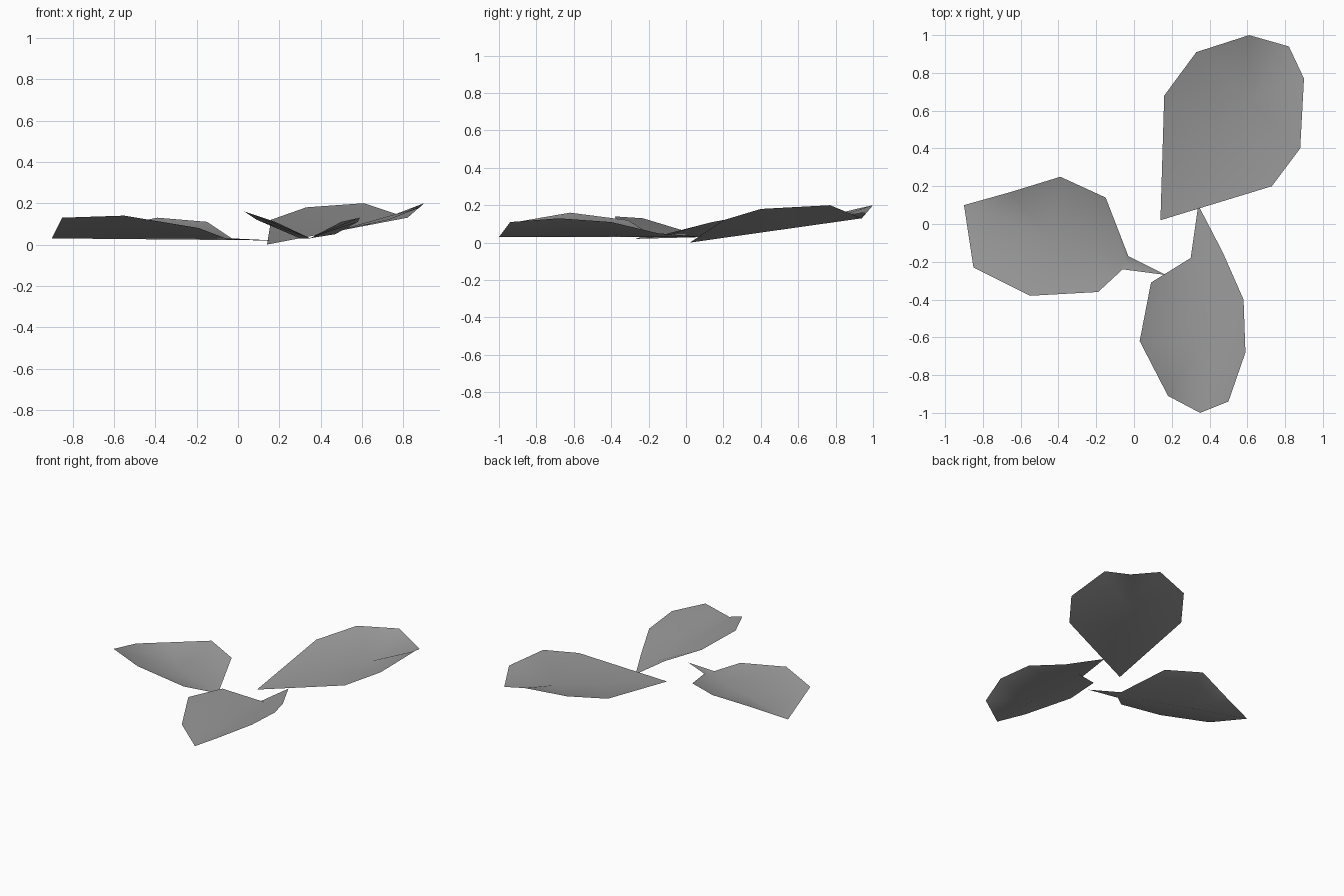
import bpy
import bmesh
from mathutils import Vector
from mathutils.geometry import intersect_point_line

cube = bpy.data.objects.get("Cube")
if cube:
    bpy.data.objects.remove(cube, do_unlink=True)


def make_material(name, color):
    material = bpy.data.materials.new(name)
    material.use_nodes = True
    material.diffuse_color = color
    shader = material.node_tree.nodes["Principled BSDF"]
    shader.inputs["Base Color"].default_value = color
    shader.inputs["Roughness"].default_value = 0.8
    return material


leaf_grey = make_material("leaf grey", (0.32, 0.32, 0.32, 1.0))


def make_leaf(name, base, tip, left_edge, right_edge):
    """Thin leaf folded along a straight midrib; edges run from base to tip."""
    bm = bmesh.new()
    base, tip = Vector(base), Vector(tip)
    base_vert, tip_vert = bm.verts.new(base), bm.verts.new(tip)

    # Midrib points sit beside each pair of edge points
    rib = [base_vert]
    for left, right in zip(left_edge, right_edge):
        middle = (Vector(left) + Vector(right)) / 2
        point, along = intersect_point_line(middle, base, tip)
        rib.append(bm.verts.new(base.lerp(tip, min(max(along, 0.02), 0.96))))
    rib.append(tip_vert)

    # One strip of faces on each side of the midrib
    for edge in (left_edge, right_edge):
        outline = [base_vert] + [bm.verts.new(p) for p in edge] + [tip_vert]
        for i in range(len(rib) - 1):
            corners = [rib[i], rib[i + 1], outline[i + 1], outline[i]]
            face = bm.faces.new(list(dict.fromkeys(corners)))
            face.smooth = True
            face.normal_update()
            if face.normal.z < 0:
                face.normal_flip()

    mesh = bpy.data.meshes.new(name)
    bm.to_mesh(mesh)
    bm.free()
    mesh.materials.append(leaf_grey)
    leaf = bpy.data.objects.new(name, mesh)
    bpy.context.collection.objects.link(leaf)
    return leaf


# Broad leaf at the back, widening straight from its point
make_leaf(
    "back_leaf",
    base=(0.14, 0.02, 0), tip=(0.82, 0.94, 0.13),
    left_edge=[(0.16, 0.68, 0.12), (0.33, 0.91, 0.18), (0.61, 1, 0.2)],
    right_edge=[(0.73, 0.2, 0.12), (0.88, 0.4, 0.18), (0.9, 0.77, 0.2)],
)

# Leaf on the model's right, with a narrow stem
make_leaf(
    "right_leaf",
    base=(0.17, -0.27, 0.02), tip=(-0.9, 0.1, 0.03),
    left_edge=[(-0.06, -0.24, 0.03), (-0.19, -0.36, 0.08),
               (-0.55, -0.38, 0.14), (-0.85, -0.23, 0.13)],
    right_edge=[(-0.03, -0.17, 0.03), (-0.15, 0.14, 0.11),
                (-0.39, 0.25, 0.13), (-0.65, 0.17, 0.08)],
)

# Leaf at the front, with a tapering stem
make_leaf(
    "front_leaf",
    base=(0.34, 0.1, 0.03), tip=(0.35, -1, 0.03),
    left_edge=[(0.47, -0.15, 0.05), (0.58, -0.4, 0.11),
               (0.59, -0.68, 0.13), (0.5, -0.94, 0.11)],
    right_edge=[(0.3, -0.18, 0.03), (0.09, -0.31, 0.12),
                (0.03, -0.62, 0.16), (0.18, -0.91, 0.11)],
)
